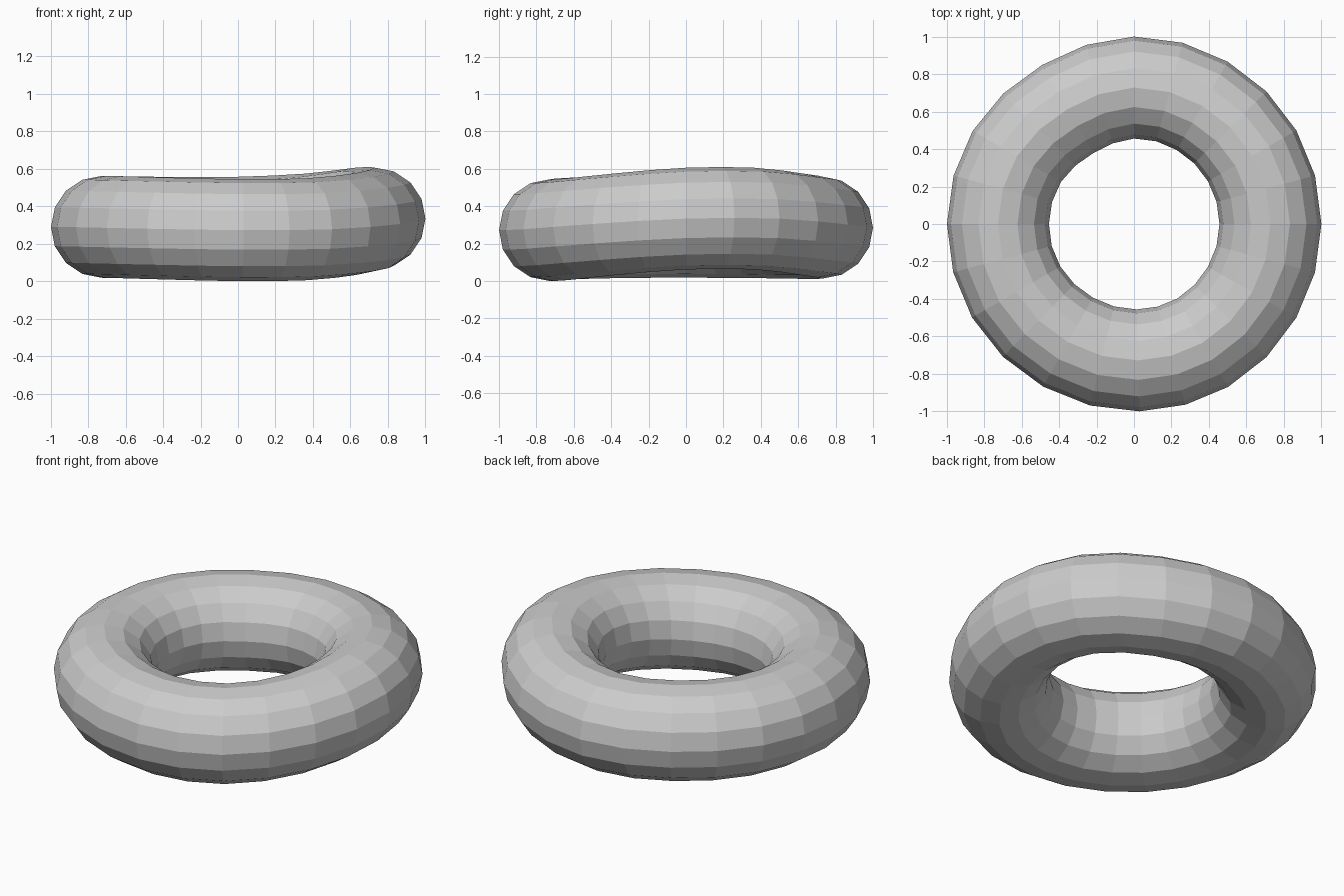
import bpy, bmesh
from math import sin, cos, tau, pi

if "Cube" in bpy.data.objects:
    bpy.data.objects.remove(bpy.data.objects["Cube"])

SEG, SIDES = 24, 16
MAJOR, MINOR = 0.728, 0.272

# gentle hand-shaped irregularities, sampled every 30 degrees round the ring
HEIGHT = [.334, .334, .302, .285, .284, .288, .290, .288, .280, .272, .277, .305]
RADIUS = [0, 0, 0, 0, -.02, -.006, -.002, -.002, -.006, 0, .004, 0]
TWIST = [0, 0, 0, 0, 0, 0, 0, 0, .014, .03, 0, 0]


def sample(table, i):
    # smooth periodic interpolation at half steps
    k, n = i // 2, len(table)
    if i % 2 == 0:
        return table[k % n]
    a, b, c, d = (table[(k + j) % n] for j in (-1, 0, 1, 2))
    return (9 * (b + c) - a - d) / 16


# warped ring
bm = bmesh.new()
rings = []
for i in range(SEG):
    a = tau * i / SEG + sample(TWIST, i)
    r0 = MAJOR + sample(RADIUS, i)
    z0 = sample(HEIGHT, i)
    ring = []
    for j in range(SIDES):
        t = tau * j / SIDES
        r = r0 + MINOR * cos(t)
        ring.append(bm.verts.new((r * cos(a), r * sin(a), max(0, z0 + MINOR * sin(t)))))
    rings.append(ring)
for i in range(SEG):
    p, q = rings[i], rings[(i + 1) % SEG]
    for j in range(SIDES):
        k = (j + 1) % SIDES
        bm.faces.new((p[j], q[j], q[k], p[k]))
bmesh.ops.recalc_face_normals(bm, faces=bm.faces)
mesh = bpy.data.meshes.new("ring")
bm.to_mesh(mesh)
bm.free()
bpy.context.collection.objects.link(bpy.data.objects.new("ring", mesh))
